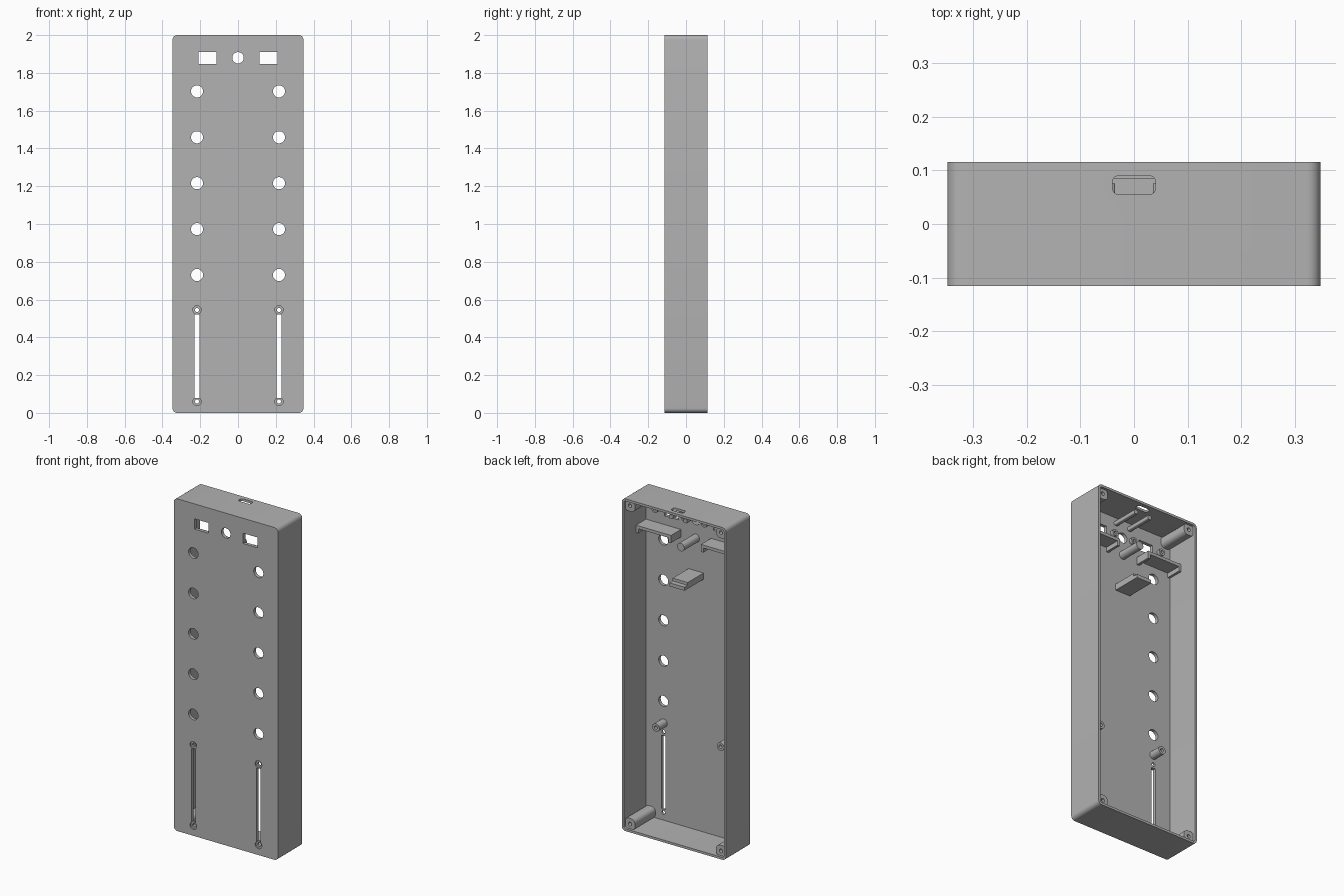
import bpy, bmesh
from math import radians
from mathutils import Matrix, Vector

if "Cube" in bpy.data.objects:
    bpy.data.objects.remove(bpy.data.objects["Cube"], do_unlink=True)

gray = bpy.data.materials.new("matte gray")
gray.use_nodes = True
gray.diffuse_color = (0.45, 0.45, 0.45, 1)
gray.node_tree.nodes["Principled BSDF"].inputs["Base Color"].default_value = gray.diffuse_color

W, D = 0.347, 0.115          # half width, half depth
WALL, FLOOR = 0.014, -0.095  # wall thickness, inner face of the front plate
SIDES = (-1, 1)


def finish(name, bm):
    bmesh.ops.recalc_face_normals(bm, faces=bm.faces)
    mesh = bpy.data.meshes.new(name)
    bm.to_mesh(mesh)
    bm.free()
    mesh.materials.append(gray)
    ob = bpy.data.objects.new(name, mesh)
    bpy.context.collection.objects.link(ob)
    return ob


def box(name, xs, ys, zs, r=0, axis=1):
    """Box between limits, with the edges along one axis rounded by r."""
    lo, hi = (Vector(p) for p in zip(sorted(xs), sorted(ys), sorted(zs)))
    bm = bmesh.new()
    bmesh.ops.create_cube(bm, size=1)
    for v in bm.verts:
        v.co = (lo + hi) / 2 + v.co * (hi - lo)
    if r:
        along = [e for e in bm.edges
                 if abs((e.verts[0].co - e.verts[1].co).normalized()[axis]) > 0.9]
        bmesh.ops.bevel(bm, geom=along, offset=r, segments=6, profile=0.5, affect='EDGES')
    return finish(name, bm)


def rod(name, x, z, ys, r):
    """Cylinder running along y."""
    bm = bmesh.new()
    place = Matrix.Translation((x, sum(ys) / 2, z)) @ Matrix.Rotation(radians(90), 4, 'X')
    bmesh.ops.create_cone(bm, cap_ends=True, segments=32, radius1=r, radius2=r,
                          depth=ys[1] - ys[0], matrix=place)
    return finish(name, bm)


def carve(ob, cutters):
    """Cut all cutters out of the object and remove them."""
    for c in cutters:
        c.hide_render = True
        m = ob.modifiers.new("cut", 'BOOLEAN')
        m.operation, m.solver, m.object = 'DIFFERENCE', 'EXACT', c
    bpy.context.view_layer.update()
    graph = bpy.context.evaluated_depsgraph_get()
    mesh = bpy.data.meshes.new_from_object(ob.evaluated_get(graph))
    ob.modifiers.clear()
    ob.data = mesh
    for c in cutters:
        bpy.data.objects.remove(c, do_unlink=True)
    return ob


# Enclosure: rounded tray, open at the back
case = box("enclosure", (-W, W), (-D, D), (0, 2), 0.025)
cuts = [box("cavity", (WALL - W, W - WALL), (FLOOR, 0.2), (WALL, 2 - WALL), 0.012),
        rod("center_hole", 0, 1.88, (-0.2, 0), 0.03),
        box("top_slot", (-0.04, 0.04), (0.055, 0.09), (1.97, 2.1), 0.012, 2)]
for s in SIDES:
    cuts.append(box("window", (s * 0.115, s * 0.21), (-0.2, 0), (1.848, 1.91)))
    for i in range(5):
        cuts.append(rod("round_hole", s * 0.217, 0.73 + i * 0.243, (-0.2, 0), 0.032))
    cuts.append(box("slider_slot", (s * 0.204, s * 0.23), (-0.2, 0), (0.08, 0.522)))
    for z in (0.06, 0.545):
        cuts.append(rod("screw_hole", s * 0.217, z, (-0.2, 0), 0.011))
        cuts.append(rod("screw_recess", s * 0.217, z, (-0.2, -0.107), 0.022))
carve(case, cuts)
parts = [case]

for s in SIDES:
    side = "left" if s > 0 else "right"

    # Corner posts for the back cover screws
    for level, z in (("lower", 0.042), ("upper", 1.958)):
        post = box(f"{level}_{side}_corner_post", (s * 0.27, s * 0.34), (-0.1, 0.1),
                   (z - 0.034, z + 0.034), 0.026)
        parts.append(carve(post, [rod("bore", s * 0.303, z, (0.02, 0.2), 0.011)]))

    # Standoff above each slider slot
    post = rod(f"{side}_standoff", s * 0.215, 0.6, (-0.1, -0.02), 0.024)
    parts.append(carve(post, [rod("bore", s * 0.215, 0.6, (-0.08, 0.1), 0.01)]))

    # Low screw bosses on both sides of each window
    for place, x in (("inner", 0.066), ("outer", 0.262)):
        boss = rod(f"{side}_{place}_window_boss", s * x, 1.88, (-0.1, -0.075), 0.02)
        parts.append(carve(boss, [rod("bore", s * x, 1.88, (-0.09, 0.1), 0.009)]))

    # Shelf under each window with a downturned flange at both ends
    parts.append(box(f"{side}_shelf", (s * 0.1, s * 0.336), (-0.1, 0), (1.777, 1.795)))
    for place, x in (("inner", 0.1), ("outer", 0.318)):
        parts.append(box(f"{side}_shelf_{place}_flange", (s * x, s * (x + 0.016)),
                         (-0.1, 0), (1.75, 1.785)))

    # Rails below the top slot
    parts.append(box(f"{side}_slot_rail", (s * 0.035, s * 0.06), (-0.1, 0.075),
                     (1.938, 1.962), 0.006))

# Support peg and stepped bracket in the middle
parts.append(rod("support_peg", 0, 1.77, (-0.1, 0.05), 0.024))
parts.append(box("bracket_upper_plate", (-0.05, 0.05), (-0.1, 0.055), (1.555, 1.573)))
parts.append(box("bracket_lower_plate", (-0.05, 0.05), (-0.1, 0.085), (1.535, 1.556)))

# Smooth shading with sharp edges
bpy.ops.object.select_all(action='DESELECT')
for ob in parts:
    ob.select_set(True)
bpy.context.view_layer.objects.active = case
bpy.ops.object.shade_smooth_by_angle(angle=radians(30))
